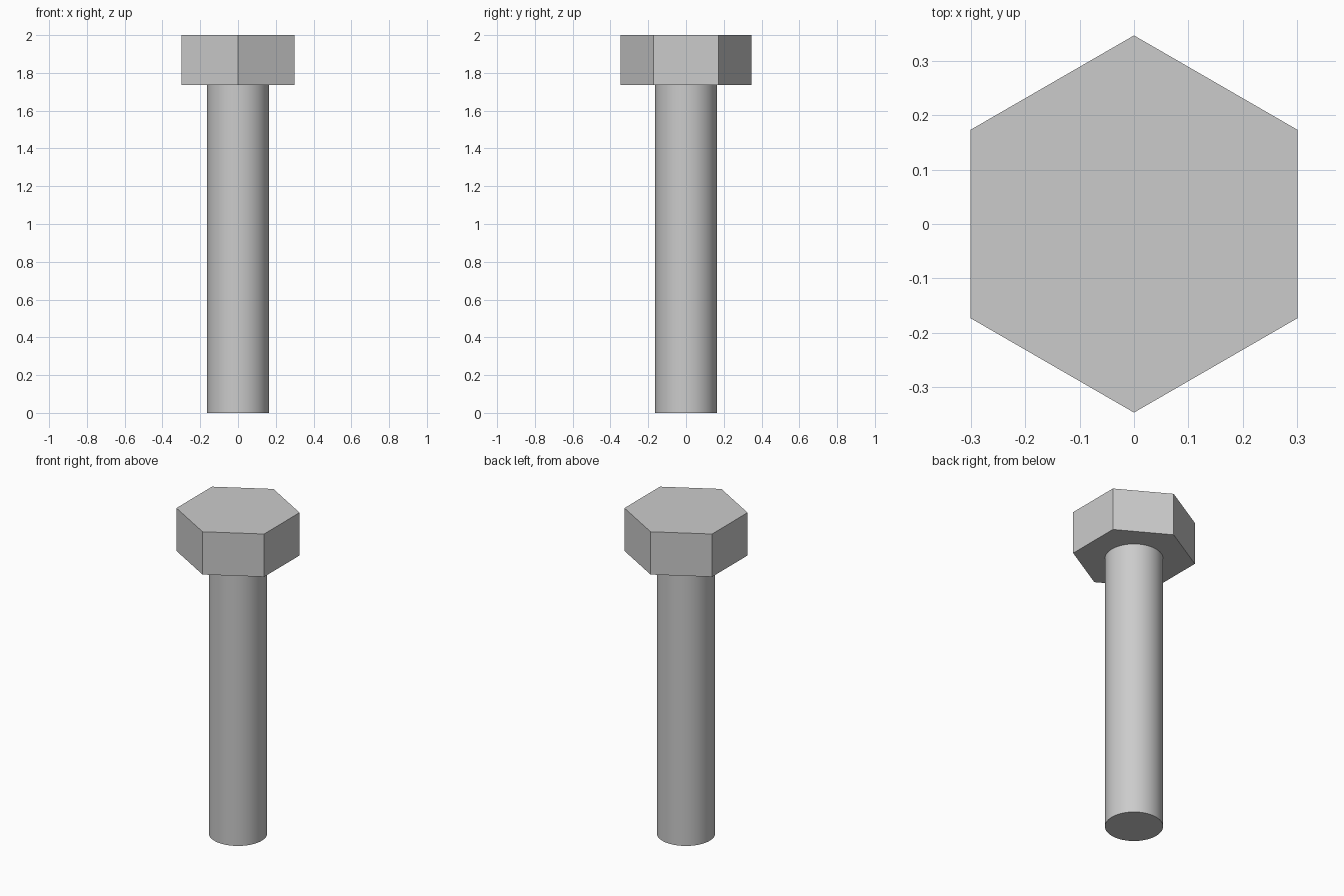
import bpy
import math

cube = bpy.data.objects.get("Cube")
if cube:
    bpy.data.objects.remove(cube, do_unlink=True)

HEIGHT = 2.0
HEAD_BASE = 1.735
HEAD_FLAT = 0.3          # centre to flat side
SHANK_RADIUS = 0.163

# Plain grey metal
steel = bpy.data.materials.new("steel_grey")
steel.use_nodes = True
grey = (0.6, 0.6, 0.6, 1.0)
steel.diffuse_color = grey
steel.node_tree.nodes["Principled BSDF"].inputs["Base Color"].default_value = grey


def prism(name, sides, radius, bottom, top):
    """Upright capped prism between two heights."""
    bpy.ops.mesh.primitive_cylinder_add(
        vertices=sides, radius=radius, depth=top - bottom,
        location=(0, 0, (bottom + top) / 2))
    obj = bpy.context.object
    obj.name = obj.data.name = name
    obj.data.materials.append(steel)
    return obj


# Hexagonal head, corners pointing to front and back
prism("hex_head", 6, HEAD_FLAT / math.cos(math.pi / 6), HEAD_BASE, HEIGHT)

# Smooth round shank
prism("shank", 64, SHANK_RADIUS, 0, HEAD_BASE)
bpy.ops.object.shade_smooth_by_angle(angle=math.radians(30))
